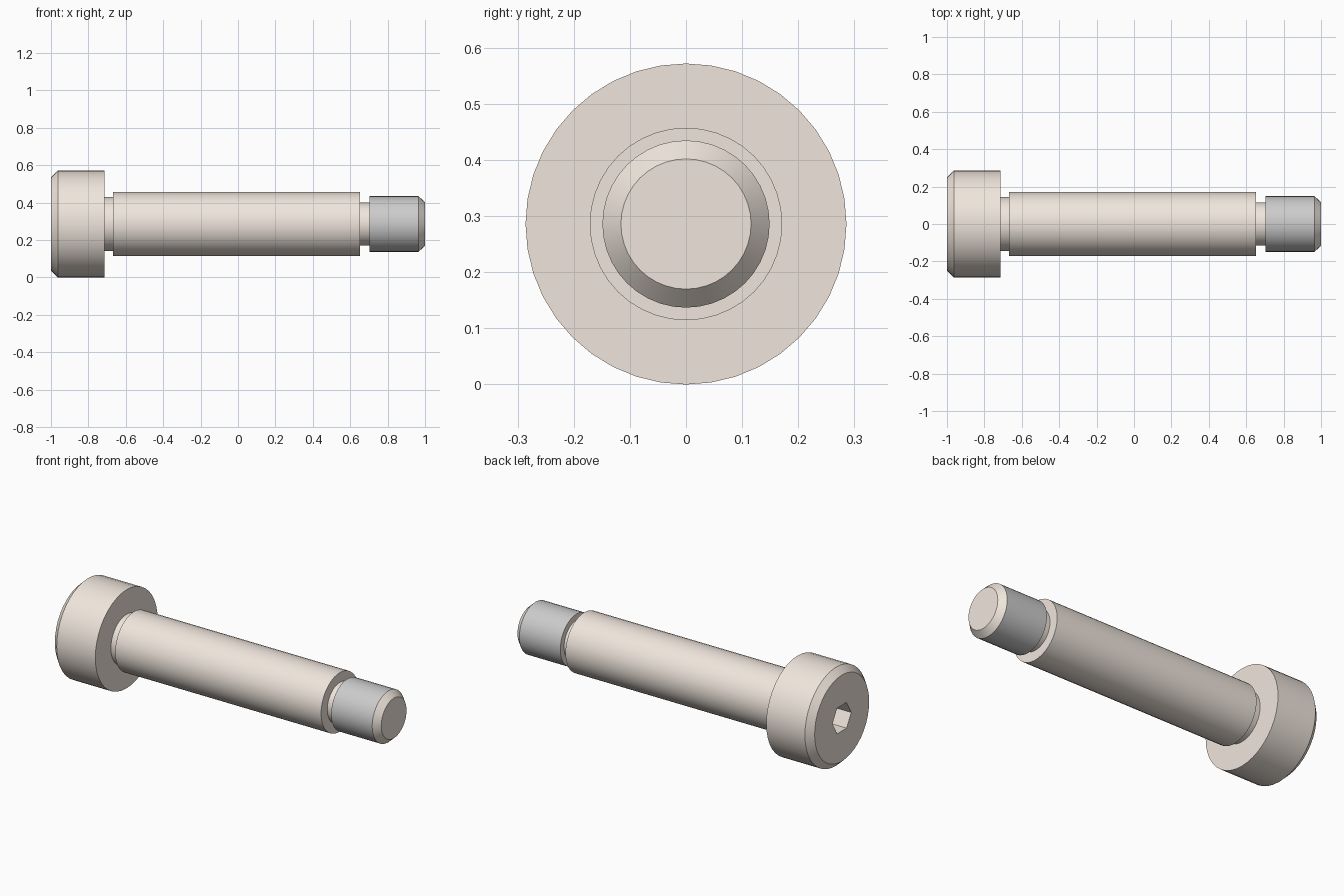
import bpy, bmesh
from math import cos, sin, tau

if "Cube" in bpy.data.objects:
    bpy.data.objects.remove(bpy.data.objects["Cube"])

AXIS_Z = 0.286
SIDES = 40

beige = bpy.data.materials.new("beige_metal")
beige.diffuse_color = (0.87, 0.79, 0.72, 1)
beige.use_nodes = True
beige.node_tree.nodes["Principled BSDF"].inputs["Base Color"].default_value = beige.diffuse_color


def revolve(name, profile, sides=SIDES, mat=None, start_cap=False, end_cap=False, smooth=True):
    """Spin (x, radius) points, listed from -x to +x, around the long axis."""
    bm = bmesh.new()
    rings = [[bm.verts.new((x, r * cos(tau * j / sides), AXIS_Z + r * sin(tau * j / sides)))
              for j in range(sides)] for x, r in profile]
    for a, b in zip(rings, rings[1:]):
        for j in range(sides):
            k = (j + 1) % sides
            bm.faces.new((a[j], a[k], b[k], b[j]))
    if start_cap:
        bm.faces.new(rings[0][::-1])
    if end_cap:
        bm.faces.new(rings[-1])
    mesh = bpy.data.meshes.new(name)
    bm.to_mesh(mesh)
    bm.free()
    if mat:
        mesh.materials.append(mat)
    obj = bpy.data.objects.new(name, mesh)
    bpy.context.collection.objects.link(obj)
    if smooth:
        bpy.ops.object.select_all(action='DESELECT')
        obj.select_set(True)
        bpy.context.view_layer.objects.active = obj
        bpy.ops.object.shade_smooth_by_angle()
    return obj


# Chamfered cap head
head = revolve("head", [(-1, 0.25), (-0.963, 0.286), (-0.715, 0.286)],
               mat=beige, start_cap=True, end_cap=True)

# Hex socket cut into the head
cutter = revolve("socket_cutter", [(-1.1, 0.086), (-0.85, 0.086)], sides=6, mat=beige,
                 start_cap=True, end_cap=True, smooth=False)
cutter.hide_render = True
cutter.hide_viewport = True
cut = head.modifiers.new("hex_socket", 'BOOLEAN')
cut.operation = 'DIFFERENCE'
cut.solver = 'EXACT'
cut.object = cutter

# Shoulder with a relief groove at each end
revolve("shoulder", [(-0.715, 0.144), (-0.668, 0.144), (-0.668, 0.1715), (0.653, 0.1715),
                     (0.653, 0.115), (0.702, 0.115), (0.702, 0.149)], mat=beige)

# Grey threaded section
revolve("thread", [(0.702, 0.149), (0.965, 0.149)])

# Chamfered tip
revolve("tip", [(0.965, 0.149), (1, 0.116)], mat=beige, end_cap=True)
